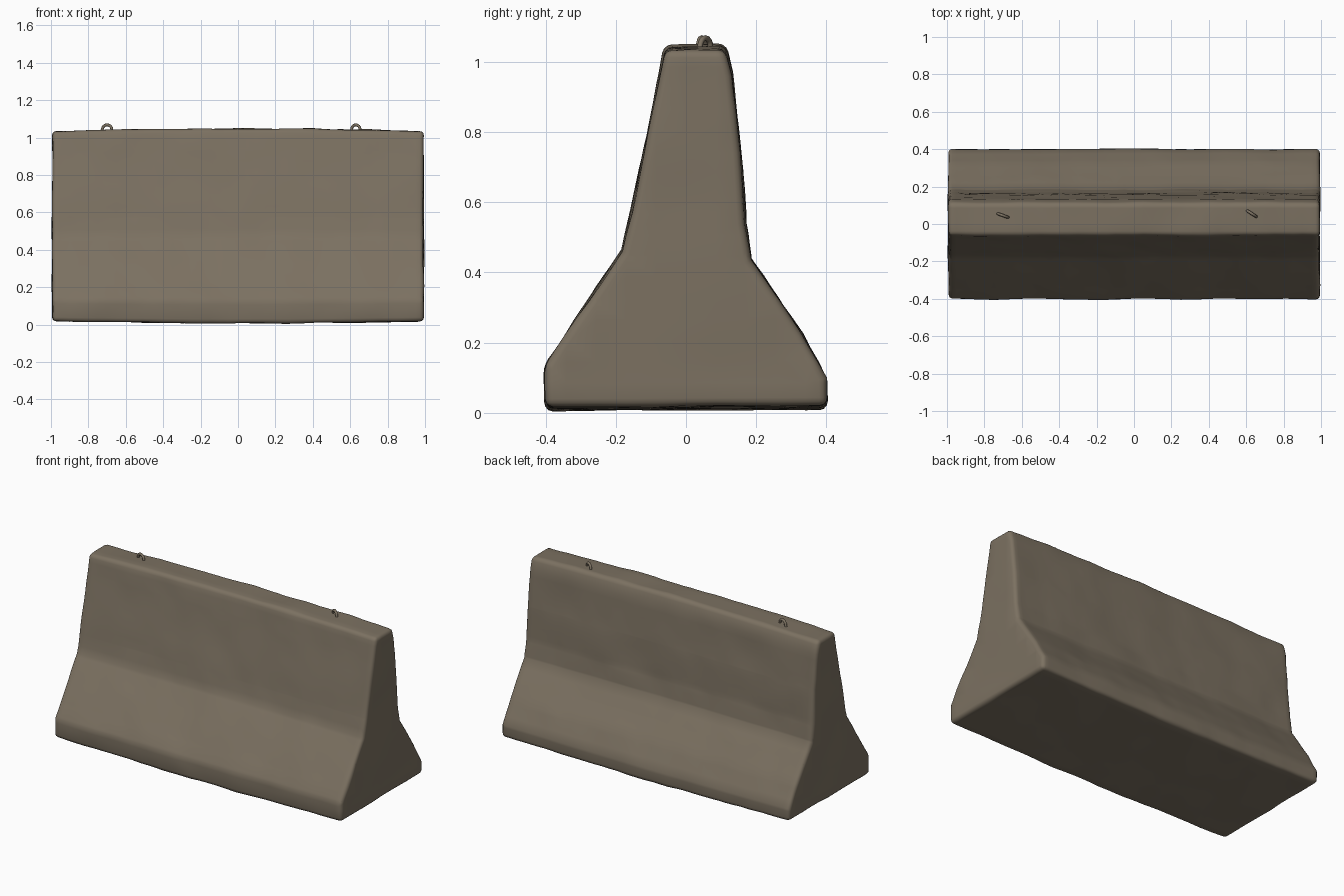
import bpy, bmesh, math
from mathutils import Vector, noise

if "Cube" in bpy.data.objects:
    bpy.data.objects.remove(bpy.data.objects["Cube"])

concrete = bpy.data.materials.new("weathered concrete")
concrete.diffuse_color = (0.20, 0.165, 0.12, 1)
concrete.use_nodes = True
concrete.node_tree.nodes["Principled BSDF"].inputs["Base Color"].default_value = concrete.diffuse_color

# Barrier cross-section (y, z), flared foot and slim upper wall
PROFILE = [(-0.40, 0.018), (-0.402, 0.135), (-0.182, 0.46), (-0.155, 0.57),
           (-0.06, 1.034), (0.112, 1.034), (0.132, 0.96), (0.155, 0.74),
           (0.168, 0.54), (0.185, 0.435), (0.33, 0.225), (0.40, 0.10), (0.402, 0.022)]
SHARP = (0, 1, 4, 5, 12)

bm = bmesh.new()
left = [bm.verts.new((-0.993, y, z)) for y, z in PROFILE]
right = [bm.verts.new((0.993, y, z)) for y, z in PROFILE]
n = len(PROFILE)
bm.faces.new(left)
bm.faces.new(right[::-1])
long_edges = []
for i in range(n):
    j = (i + 1) % n
    bm.faces.new((left[j], left[i], right[i], right[j]))
for i in SHARP:
    long_edges.append(bm.edges.get((left[i], right[i])))
bmesh.ops.recalc_face_normals(bm, faces=bm.faces)
end_edges = [e for e in bm.edges if abs(e.verts[0].co.x - e.verts[1].co.x) < 1e-6]

# Worn, rounded borders
bmesh.ops.bevel(bm, geom=end_edges + long_edges, offset=0.022, segments=3,
                profile=0.5, affect='EDGES', clamp_overlap=True)


def slice_up(axis, start, stop, step):
    normal = Vector((0, 0, 0))
    normal[axis] = 1
    for k in range(int(round((stop - start) / step)) + 1):
        bmesh.ops.bisect_plane(bm, geom=bm.verts[:] + bm.edges[:] + bm.faces[:],
                               plane_co=normal * (start + k * step), plane_no=normal, dist=0.002)


slice_up(0, -0.95, 0.95, 0.05)
slice_up(2, 0.085, 1.0, 0.06)
slice_up(1, -0.34, 0.34, 0.085)
bmesh.ops.triangulate(bm, faces=[f for f in bm.faces if len(f.verts) > 4])

# Uneven cast surface, bowed top and underside
bm.normal_update()
moves = []
for v in bm.verts:
    c = v.co
    bump = 0.006 * noise.noise(c * 4) + 0.003 * noise.noise(c * 11 + Vector((7, 3, 1)))
    bow = 1 - c.x * c.x
    t = max(0, min(1, c.z))
    lift = 0.014 * bow * t - 0.012 * bow * (1 - t) ** 4
    moves.append(c + v.normal * bump + Vector((0, 0, lift)))
for v, c in zip(bm.verts, moves):
    v.co = (max(-1, min(1, c.x)), max(-0.41, min(0.41, c.y)), max(0, c.z))

mesh = bpy.data.meshes.new("barrier_body")
bm.to_mesh(mesh)
bm.free()
body = bpy.data.objects.new("barrier_body", mesh)
bpy.context.collection.objects.link(body)
mesh.materials.append(concrete)
bpy.context.view_layer.objects.active = body
body.select_set(True)
bpy.ops.object.shade_smooth_by_angle(angle=math.radians(50))
body.select_set(False)


# Lifting loops bent from bar
def lifting_loop(name, x, y, yaw):
    points = [(-0.036, 1.02)]
    for k in range(9):
        a = math.pi * (1 - k / 8)
        points.append((0.027 * math.cos(a), 1.043 + 0.025 * math.sin(a)))
    points.append((0.036, 1.02))
    curve = bpy.data.curves.new(name, 'CURVE')
    curve.dimensions = '3D'
    curve.bevel_depth = 0.008
    curve.bevel_resolution = 2
    curve.use_fill_caps = True
    spline = curve.splines.new('POLY')
    spline.points.add(len(points) - 1)
    for p, (u, z) in zip(spline.points, points):
        p.co = (x + u * math.cos(yaw), y + u * math.sin(yaw), z, 1)
    curve.materials.append(concrete)
    loop = bpy.data.objects.new(name, curve)
    bpy.context.collection.objects.link(loop)
    bpy.context.view_layer.objects.active = loop
    loop.select_set(True)
    bpy.ops.object.convert(target='MESH')
    bpy.ops.object.shade_smooth_by_angle(angle=math.radians(50))
    bpy.context.view_layer.objects.active.select_set(False)


lifting_loop("left_lifting_loop", -0.70, 0.045, math.radians(-20))
lifting_loop("right_lifting_loop", 0.63, 0.055, math.radians(-33))
